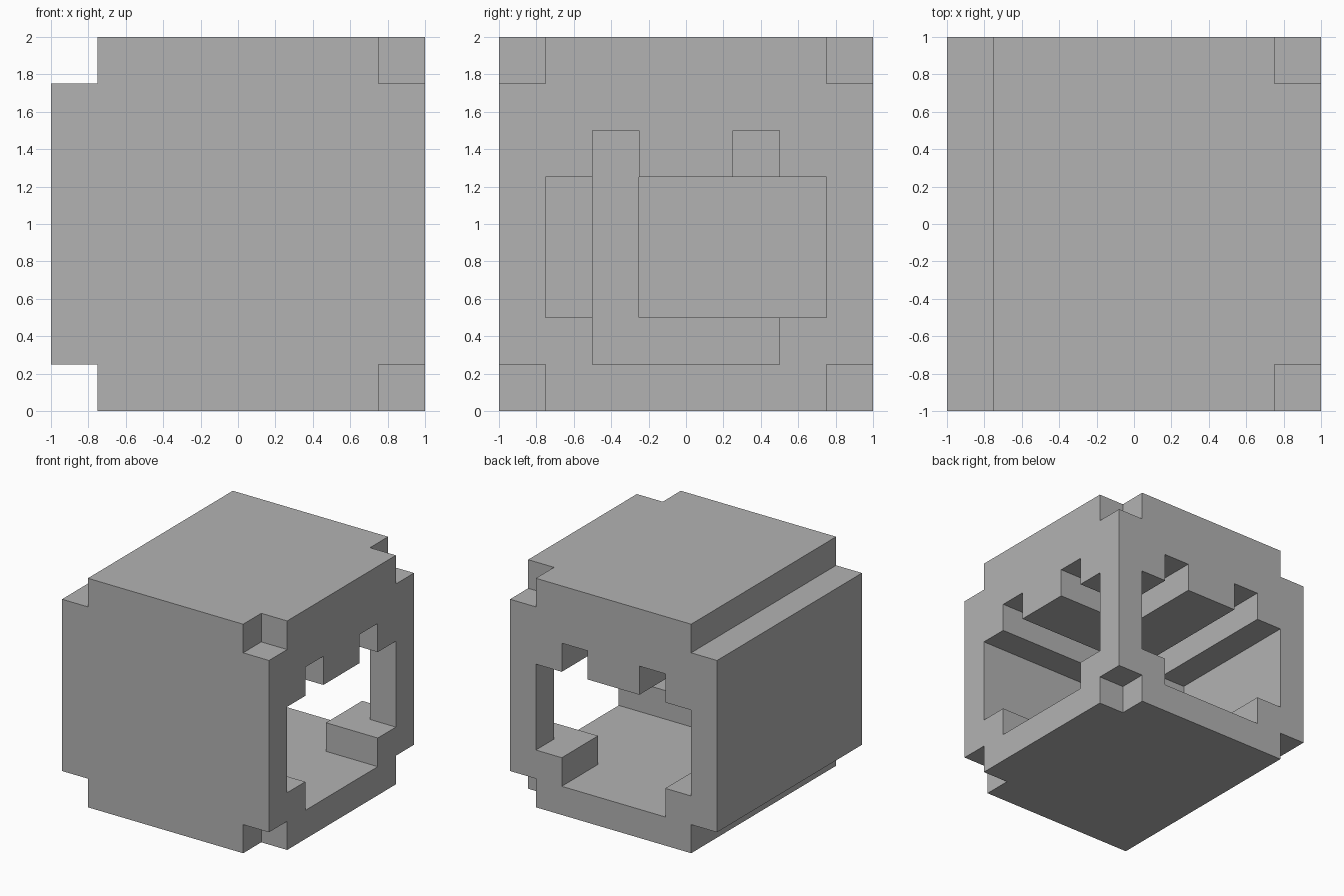
import bpy
import bmesh
from mathutils import Vector

cube = bpy.data.objects.get("Cube")
if cube:
    bpy.data.objects.remove(cube, do_unlink=True)

N = 8             # blocks along each side
SIZE = 2.0 / N    # edge of one block
ENDS = (0, N - 1)


def outer_notch(x, y, z):
    """Stepped edges along the right side, small corner cuts on the left side."""
    if z not in ENDS:
        return False
    return x == 0 or (x == N - 1 and y in ENDS)


def cavity(x, y, z):
    """Window profile swept in an L from one open side to the other."""
    t = min(x, y)
    if z == 1:                      # lower channel
        return 2 <= t <= 5
    if 2 <= z <= 4:                 # main window, with a stepped inner corner
        return 1 <= t <= 6 and not (t == 1 and max(x, y) <= 2)
    if z == 5:                      # two upper grooves
        return t in (2, 5)
    return False


def solid(x, y, z):
    inside = all(0 <= c < N for c in (x, y, z))
    return inside and not outer_notch(x, y, z) and not cavity(x, y, z)


def add_quad(bm, cell, axis, side):
    """Add one outward face of a block."""
    u, v = (axis + 1) % 3, (axis + 2) % 3
    loop = [(0, 0), (1, 0), (1, 1), (0, 1)]
    if side == 0:
        loop.reverse()
    verts = []
    for a, b in loop:
        p = Vector(cell)
        p[axis] += side
        p[u] += a
        p[v] += b
        verts.append(bm.verts.new(p * SIZE - Vector((1, 1, 0))))
    bm.faces.new(verts)


# Skin of the block shape
bm = bmesh.new()
for x in range(N):
    for y in range(N):
        for z in range(N):
            if not solid(x, y, z):
                continue
            for axis in range(3):
                for side in (0, 1):
                    other = [x, y, z]
                    other[axis] += 2 * side - 1
                    if not solid(*other):
                        add_quad(bm, (x, y, z), axis, side)

# Merge the blocks into large flat faces
bmesh.ops.remove_doubles(bm, verts=bm.verts, dist=0.001)
bmesh.ops.dissolve_limit(bm, angle_limit=0.01, verts=bm.verts, edges=bm.edges)

mesh = bpy.data.meshes.new("hollow_block")
bm.to_mesh(mesh)
bm.free()
block = bpy.data.objects.new("hollow_block", mesh)
bpy.context.collection.objects.link(block)

# Single plain colour
grey = bpy.data.materials.new("plain_grey")
grey.use_nodes = True
colour = (0.45, 0.45, 0.45, 1.0)
grey.diffuse_color = colour
grey.node_tree.nodes["Principled BSDF"].inputs["Base Color"].default_value = colour
mesh.materials.append(grey)
